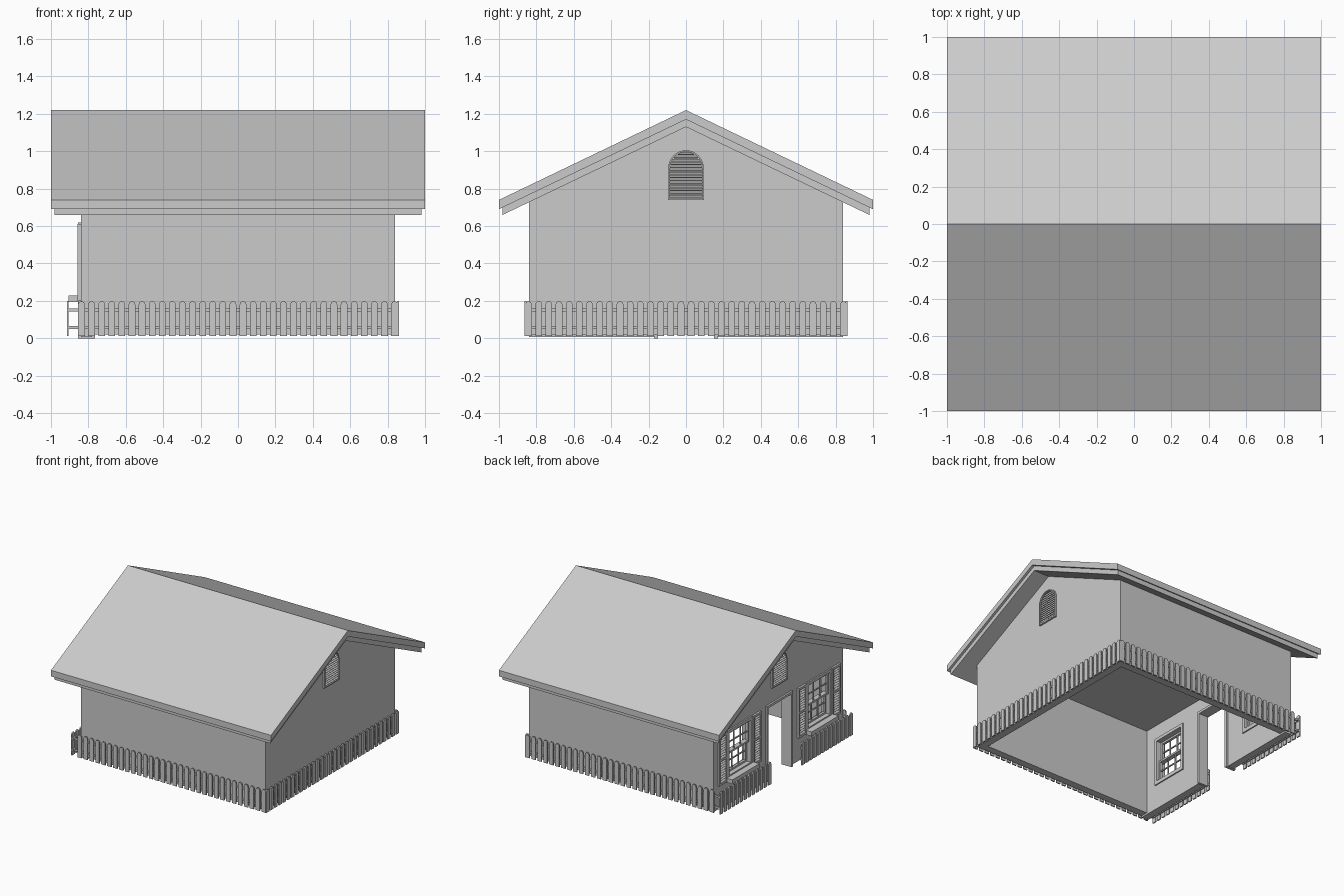
import bpy, bmesh, math
from mathutils import Matrix, Vector

if "Cube" in bpy.data.objects:
    bpy.data.objects.remove(bpy.data.objects["Cube"])


def finish(name, bm):
    bmesh.ops.recalc_face_normals(bm, faces=bm.faces)
    me = bpy.data.meshes.new(name)
    bm.to_mesh(me)
    bm.free()
    ob = bpy.data.objects.new(name, me)
    bpy.context.collection.objects.link(ob)
    return ob


def box(bm, x0, x1, y0, y1, z0, z1, tilt=0):
    m = (Matrix.Translation(((x0 + x1) / 2, (y0 + y1) / 2, (z0 + z1) / 2))
         @ Matrix.Rotation(tilt, 4, 'Y')
         @ Matrix.Diagonal((abs(x1 - x0), abs(y1 - y0), abs(z1 - z0), 1)))
    bmesh.ops.create_cube(bm, size=1, matrix=m)


def boxes(name, items):
    bm = bmesh.new()
    for b in items:
        box(bm, *b)
    return finish(name, bm)


def prism(bm, pts, lo, hi):
    """Extrude a (y, z) outline along x."""
    f = bm.faces.new([bm.verts.new((lo, y, z)) for y, z in pts])
    r = bmesh.ops.extrude_face_region(bm, geom=[f])
    vs = [v for v in r['geom'] if isinstance(v, bmesh.types.BMVert)]
    bmesh.ops.translate(bm, verts=vs, vec=(hi - lo, 0, 0))


def slab(name, half, eave, peak, thick, length):
    bm = bmesh.new()
    prism(bm, [(-half, eave), (0, peak), (half, eave), (half, eave + thick),
               (0, peak + thick), (-half, eave + thick)], -length, length)
    return finish(name, bm)


# roof covering and the trim layer under it
slab("roof", 1.0, 0.69, 1.17, 0.05, 1.0)
slab("roof_trim", 0.98, 0.66, 1.13, 0.04, 0.98)

# gabled walls, hollow and open below, flat ceiling inside
WIN = 0.515
bm = bmesh.new()
prism(bm, [(-.84, .02), (.84, .02), (.84, .735), (0, 1.14), (-.84, .735)], -.84, .84)
walls = finish("walls", bm)
cutters = [boxes("room_cutter", [(-.78, .78, -.78, .78, -.1, .73)]),
           boxes("opening_cutter", [(-1, -.7, -.16, .16, -.1, .61)]
                 + [(-1, -.7, s * WIN - .15, s * WIN + .15, .23, .595) for s in (-1, 1)])]
bpy.context.view_layer.objects.active = walls
for c in cutters:
    md = walls.modifiers.new("cut", 'BOOLEAN')
    md.operation, md.object, md.solver = 'DIFFERENCE', c, 'EXACT'
    bpy.ops.object.modifier_apply(modifier=md.name)
    bpy.data.objects.remove(c)

# wall foot on the door side
boxes("wall_foot", [(-.84, -.78, min(s * .15, s * .84), max(s * .15, s * .84), .006, .02)
                    for s in (-1, 1)])

# door casing
boxes("door_casing", [(-.855, -.765, -.17, -.15, 0, .62), (-.855, -.765, .15, .17, 0, .62),
                      (-.855, -.765, -.15, .15, .60, .62)])

for side, s in (("left", 1), ("right", -1)):
    c = s * WIN
    # window casing
    a, b = -.852, -.77
    boxes(side + "_window_casing", [
        (a, b, c - .165, c - .14, .21, .61), (a, b, c + .14, c + .165, .21, .61),
        (a, b, c - .14, c + .14, .585, .61), (a, b, c - .14, c + .14, .21, .24)])
    # two sliding sashes with three by two panes each
    parts = []
    for x, z0, z1 in ((-.835, .405, .585), (-.815, .24, .42)):
        parts += [(x, x + .02, c - .14, c - .125, z0, z1), (x, x + .02, c + .125, c + .14, z0, z1),
                  (x, x + .02, c - .125, c + .125, z0, z0 + .015),
                  (x, x + .02, c - .125, c + .125, z1 - .015, z1)]
        zm = (z0 + z1) / 2
        parts.append((x + .005, x + .015, c - .125, c + .125, zm - .004, zm + .004))
        parts += [(x + .005, x + .015, c + k * .042 - .004, c + k * .042 + .004, z0 + .01, z1 - .01)
                  for k in (-1, 1)]
    boxes(side + "_window_sashes", parts)
    # projecting sill box
    boxes(side + "_window_sill", [(-.905, -.84, c - .175, c + .175, .195, .23)])
    # louvred shutters
    parts = []
    for k in (-1, 1):
        y = c + k * .222
        parts += [(-.857, -.838, y - .05, y - .037, .2, .61), (-.857, -.838, y + .037, y + .05, .2, .61)]
        parts += [(-.857, -.838, y - .037, y + .037, z, z + .018) for z in (.2, .396, .592)]
        parts += [(-.856, -.840, y - .037, y + .037, .222 + i * .0196, .226 + i * .0196, -.7)
                  for i in range(19) if i != 9]
    boxes(side + "_shutters", parts)

# arched louvre vents in both gables
R, ZC, Z0 = .095, .91, .74


def arch(r, z0):
    return [(-r, z0)] + [(-r * math.cos(t), ZC + r * math.sin(t))
                         for t in [math.pi * i / 16 for i in range(17)]] + [(r, z0)]


for name, s in (("front_vent", -1), ("back_vent", 1)):
    bm = bmesh.new()
    outer, inner = arch(R, Z0), arch(R - .008, Z0 + .008)
    n = len(outer)
    for i in range(n):
        j = (i + 1) % n
        prism(bm, [outer[i], outer[j], inner[j], inner[i]], s * .838, s * .855)
    for i in range(14):
        z = Z0 + .018 + i * .0175
        h = R - .008 if z < ZC else math.sqrt(max(0, (R - .008) ** 2 - (z - ZC) ** 2))
        box(bm, s * .839, s * .853, -h, h, z - .002, z + .003, s * .6)
    finish(name, bm)


# picket fence runs: local x along the fence, local +y outward
def fence(name, length, count, rail_extra, matrix):
    bm = bmesh.new()
    w, t = .018, .010
    for i in range(count):
        cx = w + (length - 2 * w) * i / (count - 1)
        pts = [(cx - w, .012), (cx + w, .012)] + [
            (cx + w * math.cos(math.pi * k / 8), .18 + w * math.sin(math.pi * k / 8)) for k in range(9)]
        f = bm.faces.new([bm.verts.new((x, 0, z)) for x, z in pts])
        r = bmesh.ops.extrude_face_region(bm, geom=[f])
        bmesh.ops.translate(bm, vec=(0, t, 0),
                            verts=[v for v in r['geom'] if isinstance(v, bmesh.types.BMVert)])
    for z in (.05, .142):
        box(bm, -rail_extra, length, -.010, 0, z, z + .016)
    bmesh.ops.transform(bm, matrix=matrix, verts=bm.verts)
    finish(name, bm)


def place(x, y, along, out):
    return Matrix(((along[0], out[0], 0, x), (along[1], out[1], 0, y), (0, 0, 1, 0), (0, 0, 0, 1)))


for name, s in (("front", -1), ("back", 1)):
    fence(name + "_fence", 1.71, 32, .045, place(-.855, s * .853, (1, 0), (0, s)))
fence("right_fence", 1.72, 32, 0, place(.852, -.86, (0, 1), (1, 0)))
for name, s in (("left", 1), ("right", -1)):
    fence("door_side_fence_" + name, .66, 13, 0, place(-.905, s * .20, (0, s), (-1, 0)))
